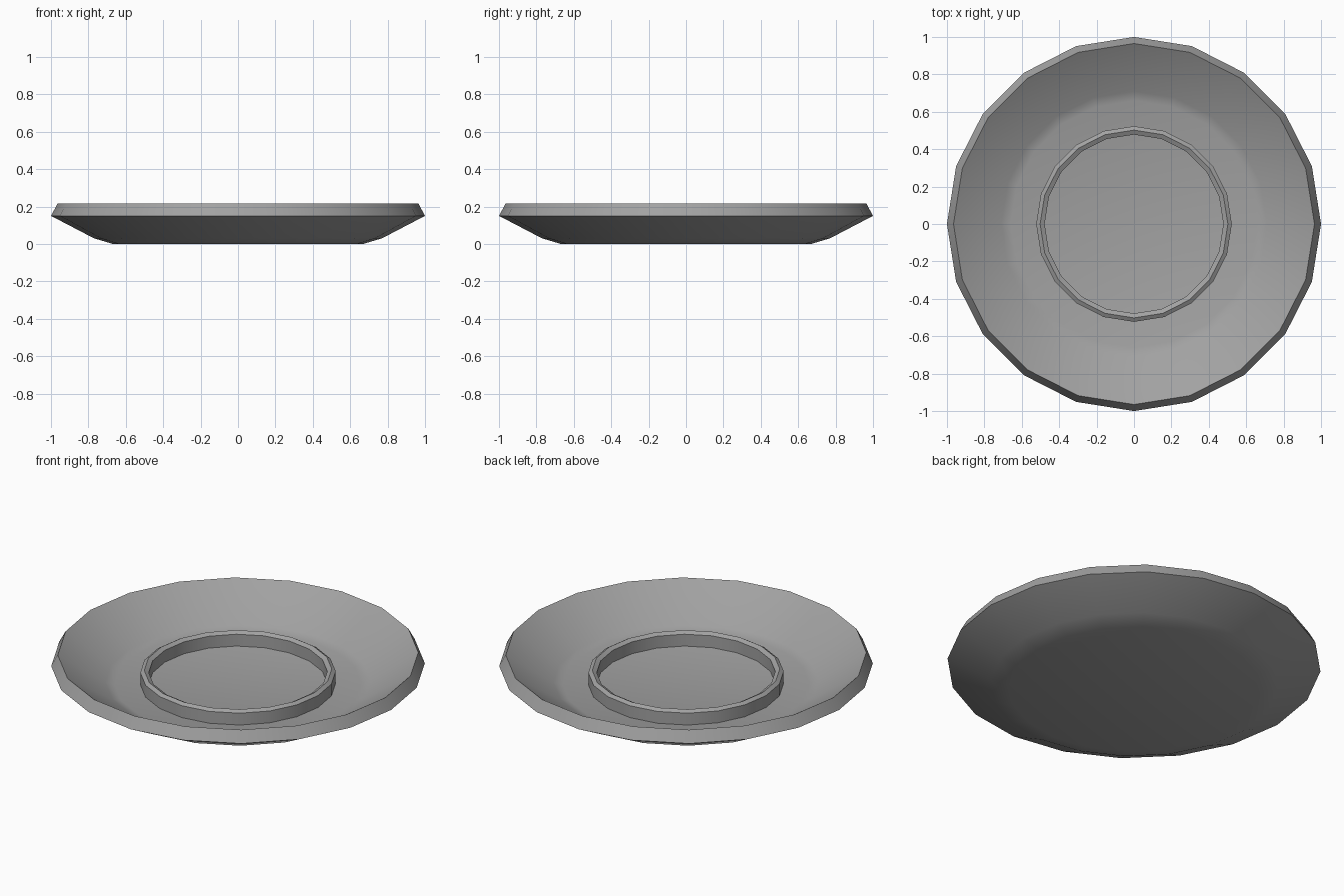
import bpy
import bmesh
from math import cos, sin, radians, tau

SIDES = 20

cube = bpy.data.objects.get("Cube")
if cube:
    bpy.data.objects.remove(cube, do_unlink=True)

# Single grey glaze
glaze = bpy.data.materials.new("grey glaze")
glaze.use_nodes = True
GREY = (0.36, 0.36, 0.36, 1)
glaze.diffuse_color = GREY
glaze.node_tree.nodes["Principled BSDF"].inputs["Base Color"].default_value = GREY


def lathe(name, profile, closed):
    """Spin (radius, height) points; an open profile gets a cap at each end."""
    bm = bmesh.new()
    rings = [[bm.verts.new((r * cos(tau * i / SIDES), r * sin(tau * i / SIDES), z))
              for i in range(SIDES)] for r, z in profile]
    pairs = list(zip(rings, rings[1:]))
    if closed:
        pairs.append((rings[-1], rings[0]))
    else:
        bm.faces.new(rings[0])
        bm.faces.new(rings[-1])
    for a, b in pairs:
        for i in range(SIDES):
            j = (i + 1) % SIDES
            bm.faces.new((a[i], a[j], b[j], b[i]))
    bmesh.ops.recalc_face_normals(bm, faces=bm.faces)
    mesh = bpy.data.meshes.new(name)
    bm.to_mesh(mesh)
    bm.free()
    mesh.materials.append(glaze)
    obj = bpy.data.objects.new(name, mesh)
    bpy.context.collection.objects.link(obj)
    bpy.ops.object.select_all(action="DESELECT")
    obj.select_set(True)
    bpy.context.view_layer.objects.active = obj
    bpy.ops.object.shade_smooth_by_angle(angle=radians(38))
    return obj


FLOOR = 0.037

# Dish: underside, slanted rim, inner slope and floor
lathe("saucer_dish", [(0.67, 0), (0.77, 0.03), (1, 0.15), (0.965, 0.215),
                      (0.71, 0.052), (0.66, FLOOR)], closed=False)

# Raised ring with a ridged top that holds the cup
lathe("cup_ring", [(0.523, FLOOR - 0.01), (0.523, 0.107), (0.502, 0.12),
                   (0.478, 0.107), (0.478, FLOOR - 0.01)], closed=True)
